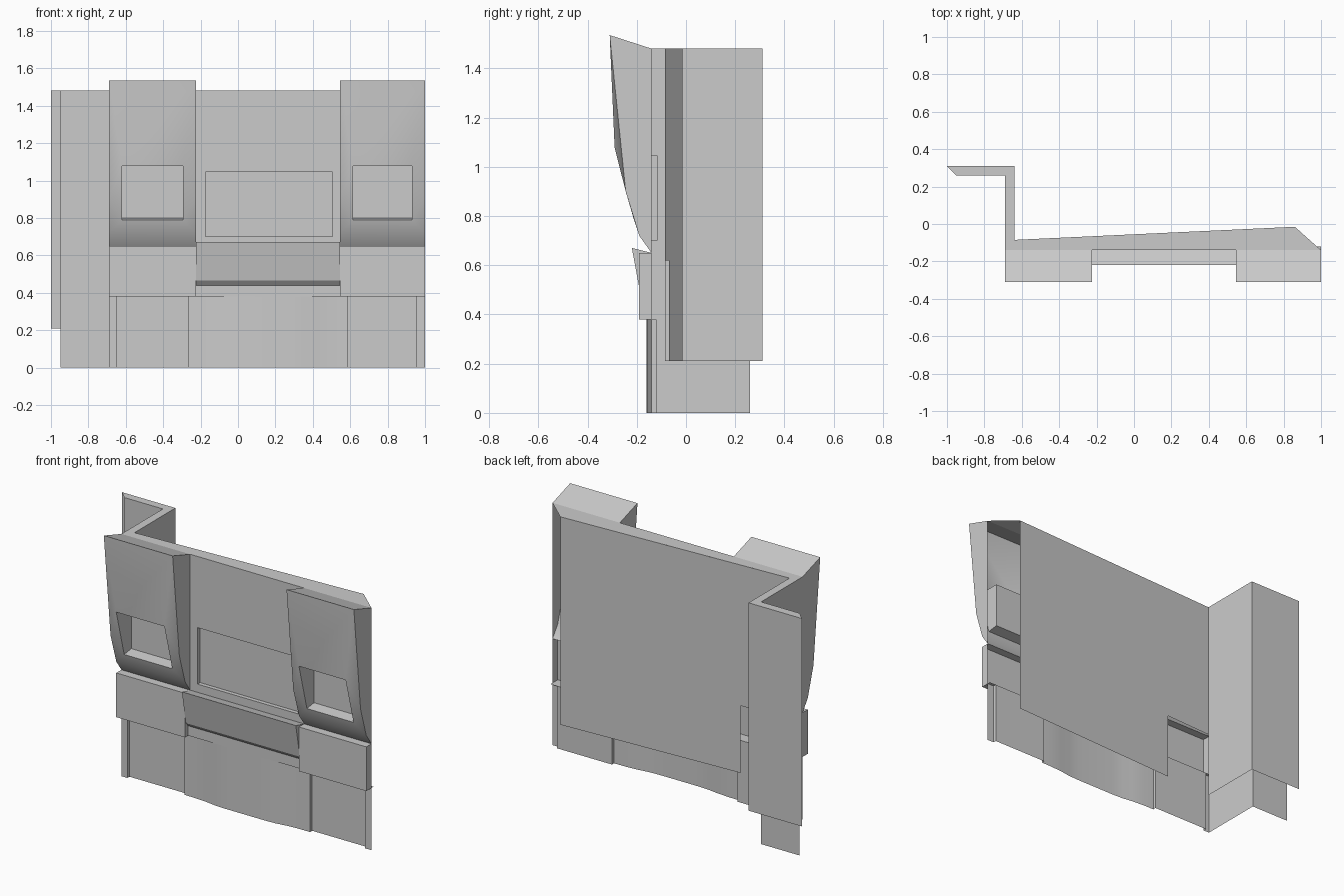
import bpy, math

if "Cube" in bpy.data.objects:
    bpy.data.objects.remove(bpy.data.objects["Cube"])


def make(name, faces, smooth=False):
    """Build one open-shell object from a list of face corner lists."""
    verts, index, polys = [], {}, []
    for f in faces:
        p = []
        for v in f:
            k = tuple(round(c, 4) for c in v)
            if k not in index:
                index[k] = len(verts)
                verts.append(k)
            p.append(index[k])
        polys.append(p)
    me = bpy.data.meshes.new(name)
    me.from_pydata(verts, [], polys)
    ob = bpy.data.objects.new(name, me)
    bpy.context.collection.objects.link(ob)
    if smooth:
        bpy.ops.object.select_all(action='DESELECT')
        ob.select_set(True)
        bpy.context.view_layer.objects.active = ob
        bpy.ops.object.shade_smooth_by_angle(angle=math.radians(30))
    return ob


def upright(path, z0, z1):
    """Vertical sheet over a plan path of (x, y)."""
    return [[(*a, z0), (*b, z0), (*b, z1), (*a, z1)] for a, b in zip(path, path[1:])]


def across(profile, x0, x1):
    """Sheet swept along x over a side profile of (y, z), listed top to bottom."""
    return [[(x0, *a), (x0, *b), (x1, *b), (x1, *a)] for a, b in zip(profile, profile[1:])]


def end(profile, x, right):
    """Flat end face at x, facing right or left; profile runs front top to bottom then back."""
    pts = [(x, *p) for p in profile]
    return [pts if right else pts[::-1]]


def rect(x0, x1, yt, zt, yb, zb):
    return [(x0, yb, zb), (x1, yb, zb), (x1, yt, zt), (x0, yt, zt)]


def ring(a, b):
    """Four faces joining an outer rectangle to an inner one."""
    return [[a[i], a[(i + 1) % 4], b[(i + 1) % 4], b[i]] for i in range(4)]


L, R, M0, M1 = -0.69, 1.0, -0.225, 0.545      # outer edges and centre bay edges
TOP, WALL = 1.48, -0.14

# Top cap of the wall
make("wall_top", [
    [(L, WALL, TOP), (M0, WALL, TOP), (M1, WALL, TOP), (R, WALL, TOP),
     (0.86, -0.015, TOP), (-0.64, -0.085, TOP)],
    [(L, WALL, TOP), (-0.64, -0.085, TOP), (-0.64, 0.31, TOP), (L, 0.26, TOP)],
    [(L, 0.26, TOP), (-0.64, 0.31, TOP), (-1, 0.31, TOP), (-0.95, 0.26, TOP)]])

# Corner return, front skin and back skin
make("return_front", upright([(-0.95, 0.26), (L, 0.26), (L, WALL)], 0, TOP))
make("return_back", upright([(-0.64, -0.085), (-0.64, 0.31), (-1, 0.31)], 0.21, TOP))

# Slanted back panel with a notch at its lower corner
nx, ny = -0.32, -0.07
make("back_panel", upright([(0.86, -0.015), (nx, ny)], 0.21, 0.62)
     + upright([(0.86, -0.015), (nx, ny), (-0.64, -0.085)], 0.62, TOP))

# Centre upper panel with shallow recess
outer = rect(M0, M1, WALL, TOP, WALL, 0.65)
rim = rect(-0.175, 0.505, WALL, 1.045, WALL, 0.70)
floor = rect(-0.175, 0.505, -0.115, 1.045, -0.115, 0.70)
make("centre_panel", ring(outer, rim) + ring(rim, floor) + [floor])

# Tilted ledge below the centre panel
make("centre_ledge", across([(WALL, 0.65), (-0.22, 0.67), (-0.182, 0.465),
                             (-0.16, 0.44), (-0.16, 0.38)], M0, M1)
     + [f for x, r in ((M0, False), (M1, True))
        for f in end([(-0.22, 0.67), (-0.19, 0.508), (-0.19, 0.65), (WALL, 0.65)], x, r)])


# Overhanging pods with deep window recesses, and the blocks below them
prof = [(-0.31, 1.535), (-0.245, 0.90), (-0.19, 0.72), (-0.14, 0.65)]
for side, x0, x1, w0, w1 in (("left", L, M0, -0.62, -0.295), ("right", M1, R, 0.615, 0.93)):
    win = rect(w0, w1, -0.29, 1.078, -0.213, 0.79)
    bl, br, tr, tl = win
    deep = rect(w0, w1, -0.145, 1.078, -0.145, 0.80)
    (a0, b0, c0, d0), (a1, b1, c1, d1) = [[(x, *p) for p in prof] for x in (x0, x1)]
    faces = [[tl, tr, a1, a0], [c0, c1, br, bl], [d0, d1, c1, c0],
             [a0, b0, tl], [b0, c0, bl, tl], [a1, tr, b1], [b1, tr, br, c1],
             [a0, a1, (x1, WALL, TOP), (x0, WALL, TOP)]]
    faces += ring(win, deep) + [deep]
    for x, r in ((x0, False), (x1, True)):
        faces += end(prof + [(WALL, TOP)], x, r)
    make(side + "_pod", faces, smooth=True)

    block = across([(WALL, 0.65), (-0.19, 0.65), (-0.19, 0.38), (-0.12, 0.38)], x0, x1)
    for x, r in ((x0, False), (x1, True)):
        if x in (M0, M1):
            shape = [(-0.19, 0.508), (-0.19, 0.38), (-0.16, 0.38), (-0.16, 0.44), (-0.182, 0.465)]
        else:
            shape = [(-0.19, 0.65), (-0.19, 0.38), (WALL, 0.38), (WALL, 0.65)]
        block += end(shape, x, r)
    make(side + "_block", block)

# Base: posts, recessed panels and a gently bowed centre
bow = [(-0.265, -0.14), (-0.19, -0.141), (-0.11, -0.147), (-0.04, -0.157), (0.03, -0.16),
       (0.29, -0.16), (0.36, -0.157), (0.43, -0.147), (0.51, -0.141), (0.585, -0.14)]
plan = ([(L, -0.14), (-0.65, -0.14), (-0.65, -0.12), (-0.265, -0.12)] + bow
        + [(0.585, -0.12), (0.955, -0.12), (0.955, -0.14), (R, -0.14)])
make("base", upright(plan, 0, 0.38), smooth=True)

# Underside step where the ledge meets the bow
make("bow_step", [[(a[0], a[1], 0.38), (b[0], b[1], 0.38), (b[0], -0.16, 0.38), (a[0], -0.16, 0.38)]
                  for a, b in zip(bow[1:-1], bow[2:-1])
                  if min(a[1], b[1]) > -0.16 or max(a[1], b[1]) > -0.16])
